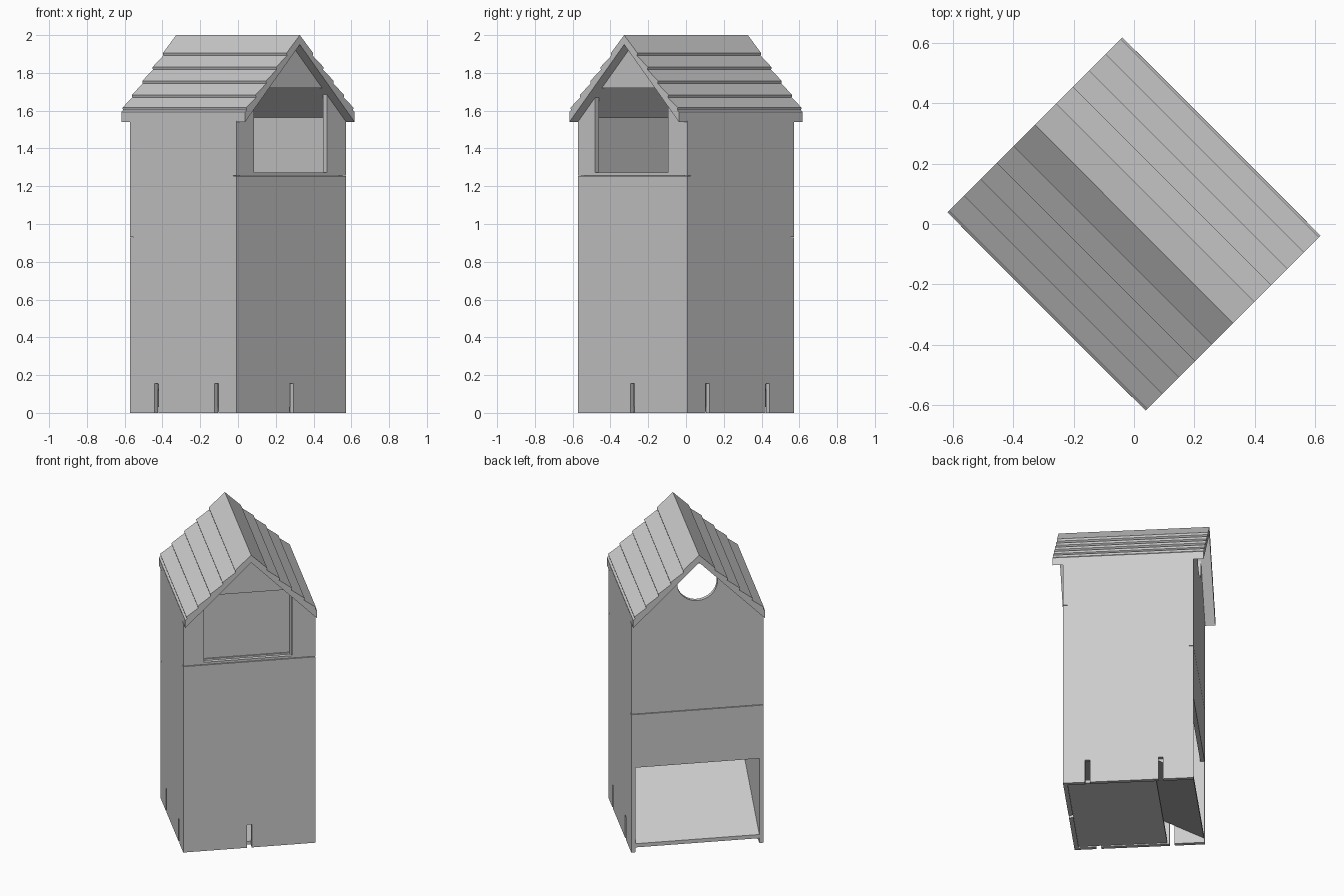
import bpy, bmesh
from math import radians
from mathutils import Matrix, Vector

if "Cube" in bpy.data.objects:
    bpy.data.objects.remove(bpy.data.objects["Cube"], do_unlink=True)

TURN = Matrix.Rotation(radians(-45), 4, 'Z')   # the box stands cornerwise

grey = bpy.data.materials.new("plain grey")
grey.use_nodes = True
grey.diffuse_color = (0.6, 0.6, 0.6, 1)
grey.node_tree.nodes["Principled BSDF"].inputs["Base Color"].default_value = (0.6, 0.6, 0.6, 1)

A, B, T = 0.40, 0.41, 0.027     # half length along ridge, half width, board thickness
SEAM = 0.002


def finish(name, bm):
    bmesh.ops.recalc_face_normals(bm, faces=bm.faces)
    bm.transform(TURN)
    mesh = bpy.data.meshes.new(name)
    bm.to_mesh(mesh)
    bm.free()
    mesh.materials.append(grey)
    obj = bpy.data.objects.new(name, mesh)
    bpy.context.collection.objects.link(obj)
    return obj


def board(name, outline, start, end, along):
    """Extrude an upright outline of (distance, height) points along the x or y axis."""
    bm = bmesh.new()
    if along == 'x':
        verts = [bm.verts.new((start, p, z)) for p, z in outline]
        step = Vector((end - start, 0, 0))
    else:
        verts = [bm.verts.new((p, start, z)) for p, z in outline]
        step = Vector((0, end - start, 0))
    face = bm.faces.new(verts)
    made = bmesh.ops.extrude_face_region(bm, geom=[face], use_keep_orig=True)
    bmesh.ops.translate(bm, vec=step, verts=[g for g in made["geom"] if isinstance(g, bmesh.types.BMVert)])
    return finish(name, bm)


def rect(p0, p1, z0, z1):
    return [(p0, z0), (p1, z0), (p1, z1), (p0, z1)]


def slot(p, width=0.03, height=0.155):
    """Notch in a bottom edge, listed left to right."""
    w = width / 2
    return [(p - w, 0), (p - w, height), (p + w, height), (p + w, 0)]


def under_roof(p):
    return 1.955 - abs(p)


# side walls, with notched feet and a step that receives the back boards
side = [(-A, 0)] + slot(-0.2) + slot(0.25) + [
    (A - T, 0), (A - T, 1.59), (T - A, 1.59), (T - A, 0.57), (-A, 0.57)]
for name, s in (("right_wall", -1), ("left_wall", 1)):
    board(name, side, s * B, s * (B - 0.025), 'y')

# front: lower panel, entrance frame and gable infill
board("front_panel", [(-B, 0)] + slot(0) + [(B, 0), (B, 1.255 - SEAM), (-B, 1.255 - SEAM)],
      A - T, A, 'x')
L, R, SILL = -0.28, 0.265, 1.272
frame = [(-B, 1.255 + SEAM), (B, 1.255 + SEAM), (B, under_roof(B)), (R, under_roof(R)),
         (R, SILL), (L, SILL), (L, under_roof(L)), (-B, under_roof(B))]
board("entrance_frame", frame, A - T, A, 'x')
half = under_roof(0) - 1.72
board("front_gable", [(-half, 1.72), (half, 1.72), (0, under_roof(0))], A - T, A, 'x')

# back: lower board and gable wall with a round hole
board("back_lower_board", rect(-B, B, 0.57, 0.93 - SEAM), -A, T - A, 'x')
gable = [(-B, 0.93 + SEAM), (B, 0.93 + SEAM), (B, under_roof(B)), (0, under_roof(0)), (-B, under_roof(B))]
back = board("back_gable", gable, -A, T - A, 'x')
bm = bmesh.new()
bmesh.ops.create_cone(bm, cap_ends=True, segments=40, radius1=0.125, radius2=0.125, depth=0.2,
                      matrix=Matrix.Translation((-A, 0, 1.79)) @ Matrix.Rotation(radians(90), 4, 'Y'))
cutter = finish("hole_cutter", bm)
cutter.hide_render = True
cut = back.modifiers.new("round_hole", 'BOOLEAN')
cut.operation = 'DIFFERENCE'
cut.solver = 'EXACT'
cut.object = cutter
bpy.context.view_layer.objects.active = back
bpy.ops.object.modifier_apply(modifier=cut.name)
bpy.data.objects.remove(cutter, do_unlink=True)

# sloping inner floor and flat base
board("sloping_floor", [(-0.395, 0.03), (0.375, 0.445), (0.375, 0.47), (-0.395, 0.055)],
      0.025 - B, B - 0.025, 'y')
board("base", rect(-0.17, A - T, 0.008, 0.03), 0.025 - B, B - 0.025, 'y')

# roof: lapped planks on both slopes, one stepped profile
slope = [(0, 2.0)]
for p in (0.1, 0.178, 0.254, 0.332, 0.402):
    z = 2.0 - 0.955 * p
    slope += [(p, z), (p - 0.004, z - 0.013)]
slope += [(0.409, 1.593), (0.409, 1.541)]
mirrored = [(-p, z) for p, z in reversed(slope[1:])]
board("plank_roof", slope + [(0, 1.95)] + mirrored, -0.463, 0.463, 'x')
